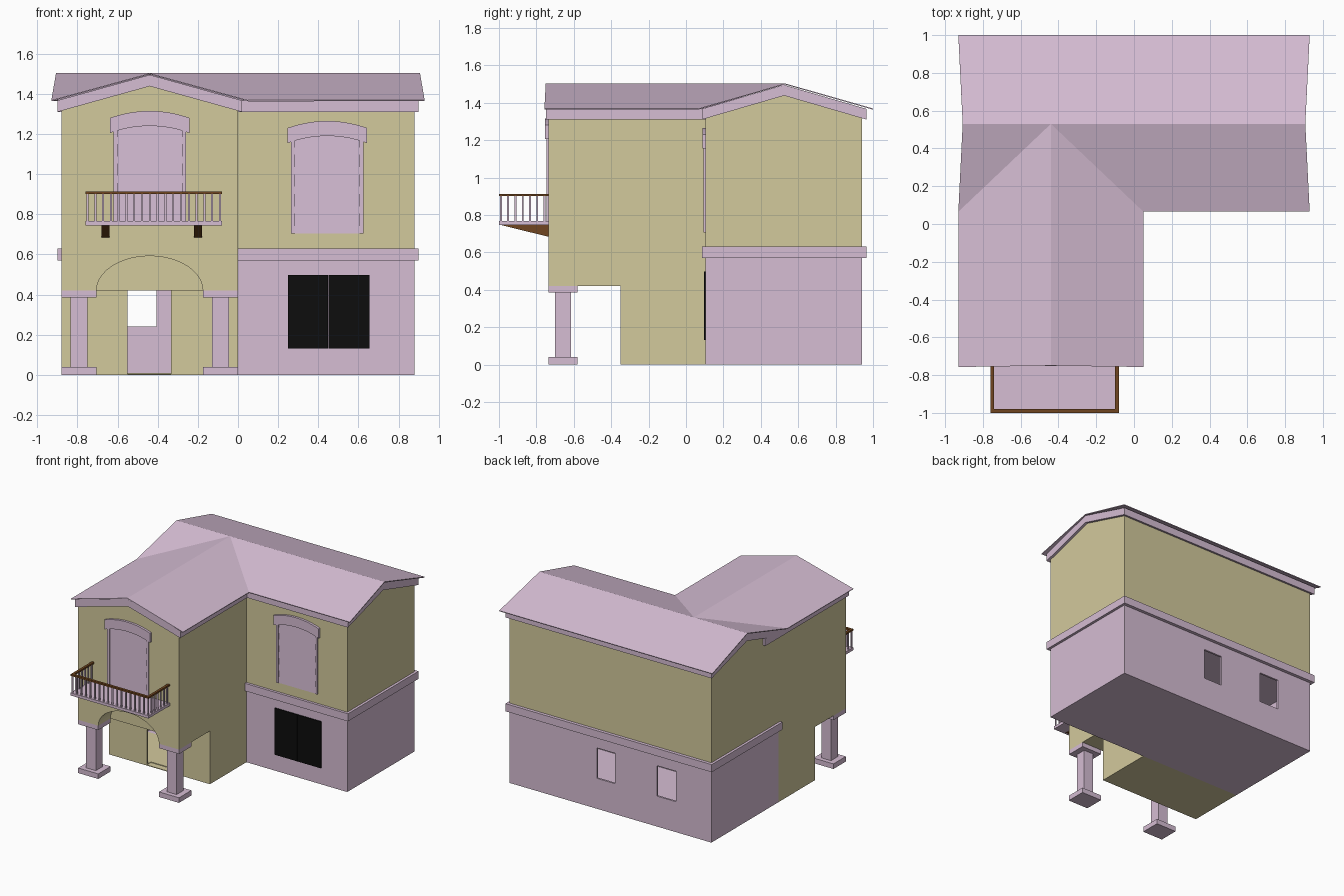
import bpy, bmesh, math

if "Cube" in bpy.data.objects:
    bpy.data.objects.remove(bpy.data.objects["Cube"])


def material(name, rgb):
    m = bpy.data.materials.new(name)
    m.diffuse_color = (*rgb, 1)
    m.use_nodes = True
    m.node_tree.nodes["Principled BSDF"].inputs["Base Color"].default_value = m.diffuse_color
    return m


PINK = material("pale_pink", (0.67, 0.51, 0.655))
OLIVE = material("sand_olive", (0.65, 0.585, 0.335))
BROWN = material("wood_brown", (0.16, 0.06, 0.014))
BLACK = material("black", (0.004, 0.004, 0.004))


def mesh_object(name, bm, mat):
    me = bpy.data.meshes.new(name)
    bm.to_mesh(me)
    bm.free()
    me.materials.append(mat)
    ob = bpy.data.objects.new(name, me)
    bpy.context.collection.objects.link(ob)
    return ob


def prism(name, pts, axis, a, b, mat):
    """Extrude a profile along x (points are y,z) or along y (points are x,z)."""
    bm = bmesh.new()
    place = (lambda p, t: (t, p[0], p[1])) if axis == 'x' else (lambda p, t: (p[0], t, p[1]))
    va = [bm.verts.new(place(p, a)) for p in pts]
    vb = [bm.verts.new(place(p, b)) for p in pts]
    bm.faces.new(va)
    bm.faces.new(vb[::-1])
    n = len(pts)
    for i in range(n):
        j = (i + 1) % n
        bm.faces.new((va[j], va[i], vb[i], vb[j]))
    bmesh.ops.recalc_face_normals(bm, faces=bm.faces)
    return mesh_object(name, bm, mat)


def box(name, x, y, z, mat):
    return prism(name, [(x[0], z[0]), (x[1], z[0]), (x[1], z[1]), (x[0], z[1])],
                 'y', y[0], y[1], mat)


def cut(ob, cutter):
    mod = ob.modifiers.new("cut", 'BOOLEAN')
    mod.operation = 'DIFFERENCE'
    mod.solver = 'EXACT'
    mod.object = cutter
    bpy.context.view_layer.objects.active = ob
    bpy.ops.object.modifier_apply(modifier=mod.name)
    bpy.data.objects.remove(cutter, do_unlink=True)


def gable(a, b, bottom, eave, peak):
    return [(a, bottom), (b, bottom), (b, eave), ((a + b) / 2, peak), (a, eave)]


def chevron(a, b, low, high, t):
    m = (a + b) / 2
    return [(a, low), (m, high), (b, low), (b, low + t), (m, high + t), (a, low + t)]


WX = -0.44   # centre line of the front wing

# Hollow ground floor of the main block, with two back windows
ground = box("main_ground_floor", (-0.88, 0.88), (0.105, 0.94), (0, 0.6), PINK)
cut(ground, box("cutter", (-0.865, 0.865), (0.12, 0.925), (0.01, 0.7), PINK))
cut(ground, box("cutter", (-0.865, -0.015), (0.0, 0.2), (0.01, 0.42), PINK))
for x0, x1 in ((-0.573, -0.405), (-0.04, 0.12)):
    cut(ground, box("cutter", (x0, x1), (0.85, 1.0), (0.24, 0.48), PINK))

# Hollow ground floor of the wing, with a doorway
entry = box("wing_ground_floor", (-0.88, 0), (-0.35, 0.105), (0, 0.43), OLIVE)
cut(entry, box("cutter", (-0.865, -0.015), (-0.335, 0.2), (0.01, 0.5), OLIVE))
cut(entry, box("cutter", (-0.55, -0.335), (-0.5, -0.3), (0.005, 0.5), OLIVE))

# Upper floors
prism("main_upper_floor", gable(0.105, 0.94, 0.6, 1.32, 1.45), 'x', -0.88, 0.88, OLIVE)
wing = prism("wing_upper_floor", gable(-0.88, 0, 0.42, 1.32, 1.45), 'y', -0.735, 0.105, OLIVE)
arch = [(WX + 0.265 * math.cos(math.pi * i / 20), 0.42 + 0.172 * math.sin(math.pi * i / 20))
        for i in range(21)]
arch = [(WX + 0.265, 0.3)] + arch + [(WX - 0.265, 0.3)]
cut(wing, prism("cutter", arch, 'y', -0.9, -0.585, OLIVE))

# Floor band and gable trims
box("floor_band", (-0.9, 0.9), (0.085, 0.965), (0.57, 0.63), PINK)
prism("main_roof_trim", chevron(0.085, 0.965, 1.31, 1.438, 0.057), 'x', -0.9, 0.9, PINK)
prism("wing_roof_trim", chevron(-0.9, 0.02, 1.31, 1.438, 0.057), 'y', -0.748, 0.3, PINK)

# Roof: two crossing gables joined along valleys
bm = bmesh.new()
E, R = 1.369, 1.503
v = {k: bm.verts.new(c) for k, c in {
    "bl": (-0.93, 1.0, E), "br": (0.93, 1.0, E),
    "rl": (-0.907, 0.53, R), "rm": (WX, 0.53, R), "rr": (0.907, 0.53, R),
    "vl": (-0.93, 0.065, E), "vr": (0.05, 0.065, E), "fr": (0.93, 0.065, E),
    "wl": (-0.93, -0.757, E), "wm": (WX, -0.75, R), "wr": (0.05, -0.757, E)}.items()}
for keys in ("br bl rl rm rr", "vr fr rr rm", "vl rm rl", "wl wm rm vl", "wm wr vr rm"):
    bm.faces.new([v[k] for k in keys.split()])
for f in bm.faces:
    f.normal_update()
    if f.normal.z < 0:
        f.normal_flip()
roof = mesh_object("roof", bm, PINK)
sol = roof.modifiers.new("thickness", 'SOLIDIFY')
sol.thickness = 0.006
sol.offset = -1

# Porch columns
for side, cx in (("left", -0.7925), ("right", -0.0875)):
    cy = -0.658
    for part, r, z in (("base", 0.0875, (0, 0.04)), ("shaft", 0.042, (0.04, 0.385)),
                       ("capital", 0.0875, (0.385, 0.42))):
        ry = min(r, 0.077)
        box(f"{side}_column_{part}", (cx - r, cx + r), (cy - ry, cy + ry), z, PINK)


# Shuttered windows with arched lintels
def window(name, cx, wall, bottom, spring):
    w, lw, h = 0.18, 0.198, 0.075
    ts = [-1 + i / 7 for i in range(15)]
    low = [(cx + lw * t, spring + 0.035 * (1 - t * t)) for t in ts]
    top = [(x, z + h) for x, z in reversed(low)]
    prism(name + "_lintel", low + top, 'y', wall - 0.018, wall + 0.02, PINK)
    for s in (-1, 1):
        a, b = sorted((cx + s * w, cx + s * (w - 0.02)))
        box(name + "_jamb", (a, b), (wall - 0.012, wall + 0.02), (bottom, spring + 0.02), PINK)
    n = 5
    step = (spring + 0.04 - bottom) / n
    for i in range(n):
        z = bottom + i * step
        prism(name + "_slat", [(wall - 0.006, z), (wall + 0.02, z), (wall + 0.02, z + step),
                               (wall - 0.002, z + step)], 'x', cx - w + 0.02, cx + w - 0.02, PINK)


window("wing_window", WX, -0.735, 0.765, 1.205)
window("main_window", 0.445, 0.105, 0.705, 1.155)

# Black ground floor window in two panels
for x0, x1 in ((0.25, 0.449), (0.451, 0.655)):
    box("dark_window", (x0, x1), (0.096, 0.1055), (0.13, 0.497), BLACK)

# Balcony slab, brackets, rail and balusters
BX0, BX1, BY = -0.76, -0.08, -1.0
box("balcony_slab", (BX0, BX1), (BY, -0.73), (0.745, 0.767), PINK)
for x in (-0.66, -0.2):
    prism("balcony_bracket", [(-0.985, 0.745), (-0.73, 0.745), (-0.73, 0.682)],
          'x', x - 0.02, x + 0.02, BROWN)
box("front_rail", (BX0, BX1), (BY, BY + 0.02), (0.9, 0.913), BROWN)
for x in (BX0, BX1 - 0.02):
    box("side_rail", (x, x + 0.02), (BY + 0.02, -0.73), (0.9, 0.913), BROWN)


def baluster(x, y):
    box("baluster", (x - 0.005, x + 0.005), (y - 0.005, y + 0.005), (0.767, 0.9), PINK)


for i in range(18):
    baluster(BX0 + 0.01 + i * (BX1 - BX0 - 0.02) / 17, BY + 0.01)
for i in range(1, 7):
    for x in (BX0 + 0.01, BX1 - 0.01):
        baluster(x, BY + 0.01 + i * 0.039)
